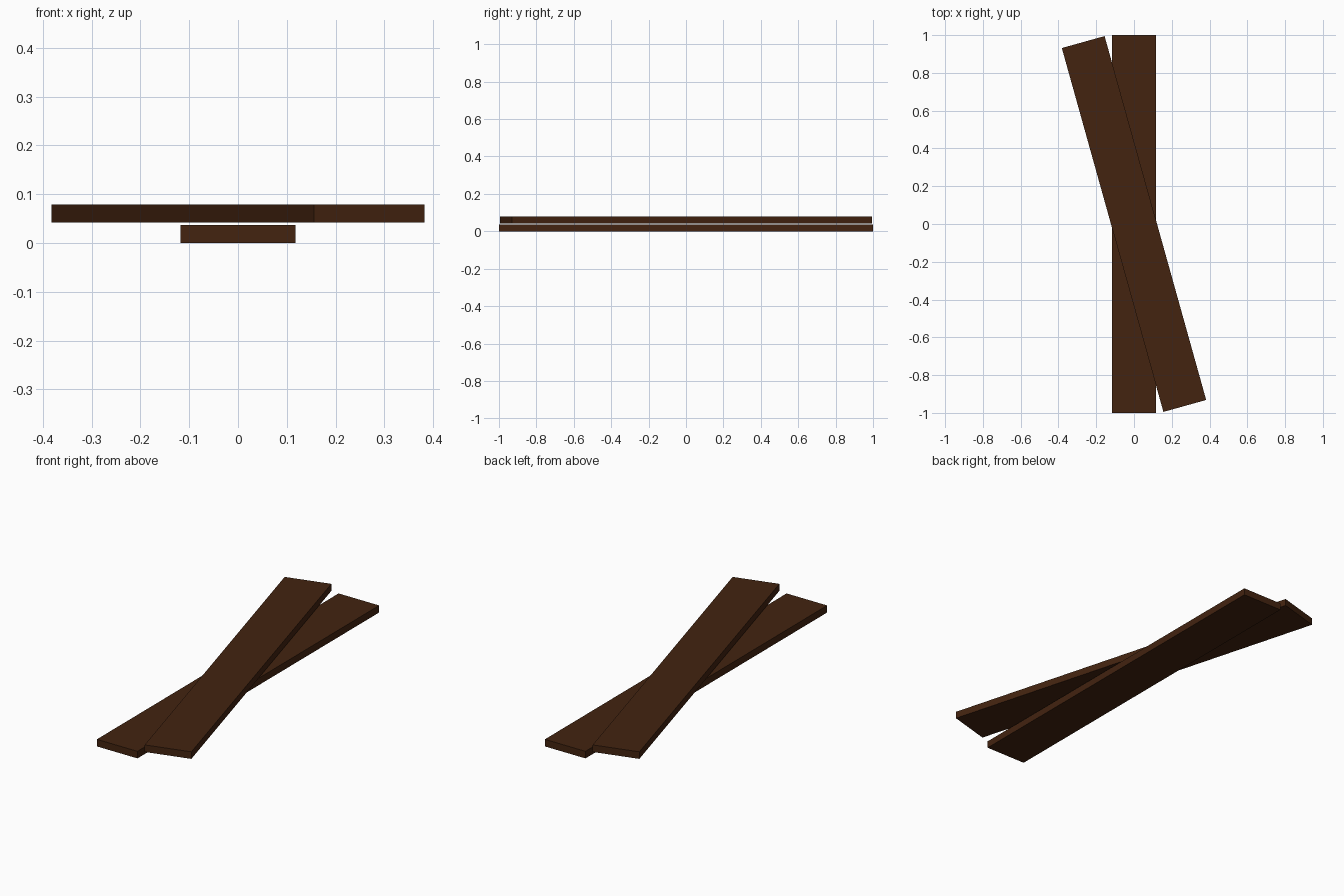
import bpy
import math

cube = bpy.data.objects.get("Cube")
if cube:
    bpy.data.objects.remove(cube, do_unlink=True)

# Dark stained wood
wood = bpy.data.materials.new("dark_brown_wood")
wood.use_nodes = True
colour = (0.056, 0.017, 0.005, 1)
wood.diffuse_color = colour
wood.node_tree.nodes["Principled BSDF"].inputs["Base Color"].default_value = colour

WIDTH, LENGTH, THICKNESS = 0.235, 2.0, 0.037


def plank(name, bottom, angle):
    """A flat board centred on the origin, turned about z."""
    bpy.ops.mesh.primitive_cube_add(size=1, location=(0, 0, bottom + THICKNESS / 2))
    board = bpy.context.object
    board.name = name
    board.scale = (WIDTH, LENGTH, THICKNESS)
    bpy.ops.object.transform_apply(location=False, rotation=False, scale=True)
    board.rotation_euler.z = math.radians(angle)
    board.data.materials.append(wood)


# Two crossed boards with a thin gap between them
plank("lower_plank", 0, 0)
plank("upper_plank", 0.042, 15.6)
